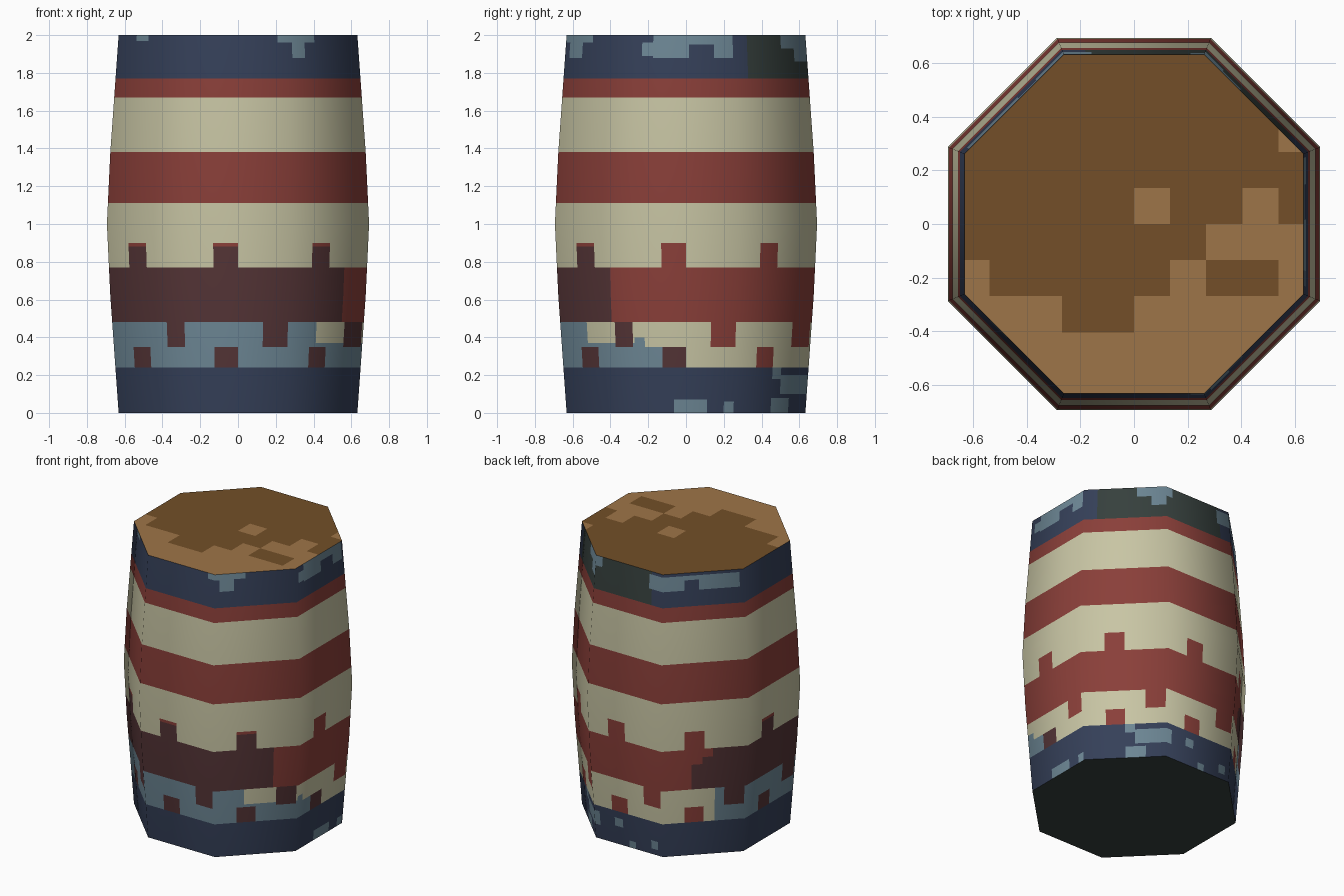
import bpy
import bmesh
import math
from mathutils import Vector

if "Cube" in bpy.data.objects:
    bpy.data.objects.remove(bpy.data.objects["Cube"])

CREAM, RED, MAROON, NAVY, STEEL, BROWN, TAN, DARK = range(8)
COLOURS = [("cream paint", (200, 197, 164)), ("red paint", (138, 63, 57)),
           ("dark maroon paint", (84, 52, 54)), ("navy paint", (53, 64, 89)),
           ("steel blue paint", (109, 135, 149)), ("brown wood", (115, 79, 40)),
           ("tan wood", (158, 117, 72)), ("dark green paint", (54, 64, 61))]


def linear(c):
    c /= 255
    return c / 12.92 if c <= 0.04045 else ((c + 0.055) / 1.055) ** 2.4


mats = []
for name, rgb in COLOURS:
    m = bpy.data.materials.new(name)
    m.diffuse_color = (*[linear(c) for c in rgb], 1)
    m.use_nodes = True
    m.node_tree.nodes["Principled BSDF"].inputs["Base Color"].default_value = m.diffuse_color
    mats.append(m)

# Barrel profile: (height, distance from axis to the middle of a side)
PROFILE = [(0, 0.632), (0.62, 0.676), (1, 0.694), (1.38, 0.676), (2, 0.632)]


def radius(z):
    for (z0, r0), (z1, r1) in zip(PROFILE, PROFILE[1:]):
        if z <= z1:
            return r0 + (r1 - r0) * (z - z0) / (z1 - z0)


def corner(i):
    """Octagon corner direction; side 0 faces the front, counting to the right."""
    a = math.radians(-112.5 + 45 * i)
    return Vector((math.cos(a), math.sin(a), 0))


def around(s):
    i = math.floor(s)
    return corner(i).lerp(corner(i + 1), s - i)


def point(s, z):
    p = around(s) * radius(z) / math.cos(math.pi / 8)
    p.z = z
    return p


def finish(name, bm):
    me = bpy.data.meshes.new(name)
    bm.to_mesh(me)
    bm.free()
    for m in mats:
        me.materials.append(m)
    ob = bpy.data.objects.new(name, me)
    bpy.context.collection.objects.link(ob)
    return ob


# Paint areas: (start side, end side, bottom, top, colour); later ones cover earlier ones
paint = []

# Horizontal bands
levels = [0, 0.24, 0.48, 0.77, 1.11, 1.38, 1.67, 1.77, 2]
bands = [NAVY, CREAM, RED, CREAM, RED, CREAM, RED, NAVY]
for z0, z1, c in zip(levels, levels[1:], bands):
    paint.append((0, 8, z0, z1, c))

# Darkened stretch of the two lower bands
paint += [(0, 1.7, 0.48, 0.77, MAROON), (5.35, 8, 0.48, 0.66, MAROON),
          (5.48, 8, 0.66, 0.71, MAROON), (5.6, 8, 0.71, 0.77, MAROON),
          (5.35, 5.48, 0.66, 0.71, RED),
          (5.63, 8, 0.24, 0.48, STEEL), (0, 2.27, 0.24, 0.35, STEEL),
          (0, 1.36, 0.35, 0.48, STEEL), (1.36, 2, 0.35, 0.37, STEEL),
          (2, 2.1, 0.35, 0.4, STEEL)]

# Teeth repeated on every side
for i in range(8):
    upper = MAROON if i in (0, 1, 6, 7) else RED
    lower = MAROON if i in (0, 1, 2, 6, 7) else RED
    hanging = MAROON if i in (0, 1, 5, 6, 7) else RED
    paint += [(i + 0.27, i + 0.5, 0.77, 0.88, upper),
              (i + 0.27, i + 0.5, 0.88, 0.9, RED),
              (i + 0.27, i + 0.5, 0.24, 0.35, lower),
              (i + 0.74, i + 0.98, 0.35, 0.48, hanging)]

# Worn patches on the top navy band
paint += [(3.16, 4.84, 1.77, 2, DARK),
          (7.26, 7.43, 1.97, 2, STEEL),
          (0.9, 1.38, 1.96, 2, STEEL), (1.06, 1.24, 1.88, 1.96, STEEL),
          (2.06, 2.2, 1.89, 1.96, STEEL), (2.17, 2.97, 1.88, 2, STEEL),
          (2.53, 2.78, 1.88, 1.95, NAVY),
          (3.64, 4.1, 1.93, 2, STEEL), (3.82, 4, 1.86, 1.93, STEEL),
          (4.8, 5.95, 1.88, 1.98, STEEL), (5.27, 5.45, 1.88, 1.95, NAVY)]

# Worn patches on the bottom navy band
paint += [(2.38, 2.71, 0, 0.07, STEEL), (2.88, 2.98, 0, 0.06, STEEL),
          (3.5, 3.75, 0, 0.08, STEEL), (3.5, 3.62, 0.18, 0.24, STEEL),
          (3.62, 4.08, 0.1, 0.2, STEEL), (4.3, 4.42, 0.13, 0.19, STEEL),
          (4.5, 4.6, 0, 0.05, STEEL), (4.83, 4.93, 0.04, 0.1, STEEL)]

# Octagonal side wall, cut along the edges of the painted areas
ss = sorted({round(v, 3) for p in paint for v in p[:2]} | set(range(9)))[:-1]
zs = sorted({v for p in paint for v in p[2:4]} | {z for z, r in PROFILE})
bm = bmesh.new()
rings = [[bm.verts.new(point(s, z)) for s in ss] for z in zs]
normals = [(around(s).normalized() + Vector((0, 0, 0.09 * (z - 1)))).normalized()
           for z in zs for s in ss]
n = len(ss)
for j in range(len(zs) - 1):
    for k in range(n):
        k2 = (k + 1) % n
        f = bm.faces.new((rings[j][k], rings[j][k2], rings[j + 1][k2], rings[j + 1][k]))
        f.smooth = True
        s = (ss[k] + (ss[k2] if k2 else 8)) / 2
        z = (zs[j] + zs[j + 1]) / 2
        for s0, s1, z0, z1, c in paint:
            if s0 < s < s1 and z0 < z < z1:
                f.material_index = c
wall = finish("barrel_wall", bm)
# Keep the shading rounded across the flat sides
wall.data.normals_split_custom_set_from_vertices(normals)

# Wooden lid with stepped tan patches on a square grid
CELL = 0.1345


def lid_colour(x, y):
    col, row = math.floor(x / CELL), math.floor(y / CELL)
    tan = {2: col >= 4 and y < 0.36, 0: col in (0, 3), -1: col >= 2,
           -2: col < -4 or col == 1 or col >= 4, -3: col not in (-2, -1)}
    return TAN if row < -3 or tan.get(row, False) else BROWN


bm = bmesh.new()
bm.faces.new([bm.verts.new(point(i, 2)) for i in range(8)])
cuts = [(axis, k * CELL) for axis in (0, 1) for k in range(-4, 5)] + [(1, 0.36)]
for axis, d in cuts:
    no = Vector((0, 0, 0))
    no[axis] = 1
    bmesh.ops.bisect_plane(bm, geom=bm.verts[:] + bm.edges[:] + bm.faces[:],
                           plane_co=no * d, plane_no=no)
for f in bm.faces:
    c = f.calc_center_median()
    f.material_index = lid_colour(c.x, c.y)
finish("lid", bm)

# Dark underside
bm = bmesh.new()
base = bm.faces.new([bm.verts.new(point(-i, 0)) for i in range(8)])
base.material_index = DARK
finish("base", bm)
